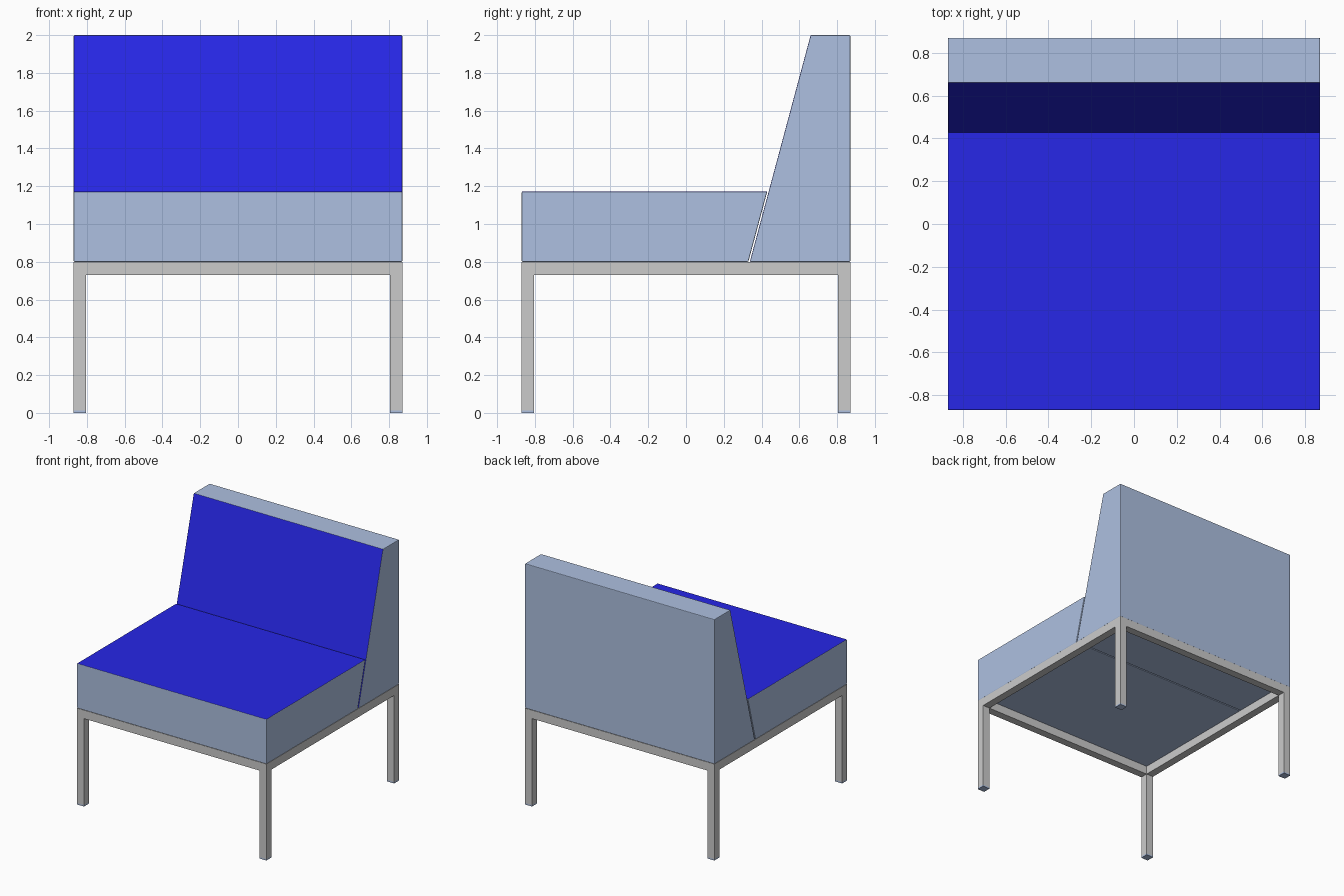
import bpy, bmesh
from mathutils import Vector

if "Cube" in bpy.data.objects:
    bpy.data.objects.remove(bpy.data.objects["Cube"])

H = 0.87        # half width and half depth
T = 0.065       # square tube thickness
TOP = 0.80      # top of the metal frame


def material(name, rgb):
    m = bpy.data.materials.new(name)
    m.diffuse_color = (*rgb, 1)
    m.use_nodes = True
    m.node_tree.nodes["Principled BSDF"].inputs["Base Color"].default_value = m.diffuse_color
    return m


fabric = material("side_fabric", (0.42, 0.53, 0.75))
blue = material("blue_fabric", (0.02, 0.02, 0.80))
steel = material("steel", (0.65, 0.65, 0.65))


def finish(name, bm, mats, bevel=0):
    bmesh.ops.recalc_face_normals(bm, faces=bm.faces)
    me = bpy.data.meshes.new(name)
    bm.to_mesh(me)
    bm.free()
    for m in mats:
        me.materials.append(m)
    ob = bpy.data.objects.new(name, me)
    bpy.context.collection.objects.link(ob)
    if bevel:
        mod = ob.modifiers.new("soft_edges", 'BEVEL')
        mod.width, mod.segments = bevel, 2
    return ob


def cushion(name, profile, facing):
    """Extrude a side profile (y, z) across x; faces along `facing` are blue."""
    bm = bmesh.new()
    face = bm.faces.new([bm.verts.new((-H, y, z)) for y, z in profile])
    ext = bmesh.ops.extrude_face_region(bm, geom=[face])
    verts = [g for g in ext["geom"] if isinstance(g, bmesh.types.BMVert)]
    bmesh.ops.translate(bm, verts=verts, vec=(2 * H, 0, 0))
    bmesh.ops.recalc_face_normals(bm, faces=bm.faces)
    for f in bm.faces:
        f.material_index = int(f.normal.dot(Vector(facing)) > 0.9)
    return finish(name, bm, [fabric, blue], 0.005)


# Seat and backrest, meeting along a sloping joint
cushion("seat", [(-H, TOP), (0.33, TOP), (0.43, 1.172), (-H, 1.172)], (0, 0, 1))
cushion("backrest", [(0.338, TOP), (H, TOP), (H, 2.0), (0.66, 2.0)], (0, -1, 0.2))

# Frame: square ring of tube with the four corners drawn down into legs
bm = bmesh.new()
c = [-H, -H + T, H - T, H]
v = [[bm.verts.new((x, y, TOP)) for y in c] for x in c]
ring = [bm.faces.new((v[i][j], v[i + 1][j], v[i + 1][j + 1], v[i][j + 1]))
        for i in range(3) for j in range(3) if (i, j) != (1, 1)]
ext = bmesh.ops.extrude_face_region(bm, geom=ring, use_keep_orig=True)["geom"]
bmesh.ops.translate(bm, verts=[g for g in ext if isinstance(g, bmesh.types.BMVert)],
                    vec=(0, 0, -T - 0.005))
lower = [g for g in ext if isinstance(g, bmesh.types.BMFace)]
for f in lower:
    p = f.calc_center_median()
    if min(abs(p.x), abs(p.y)) > H - T:
        leg = bmesh.ops.extrude_discrete_faces(bm, faces=[f])["faces"][0]
        for vert in leg.verts:
            vert.co.z = 0.012
finish("frame", bm, [steel])

# Thin foot pads under the legs
for sx, side in ((-1, "left"), (1, "right")):
    for sy, end in ((-1, "front"), (1, "back")):
        bm = bmesh.new()
        bmesh.ops.create_cube(bm, size=1)
        bmesh.ops.scale(bm, verts=bm.verts, vec=(T, T, 0.012))
        bmesh.ops.translate(bm, verts=bm.verts,
                            vec=(sx * (H - T / 2), sy * (H - T / 2), 0.006))
        finish(f"{end}_{side}_foot", bm, [fabric])
